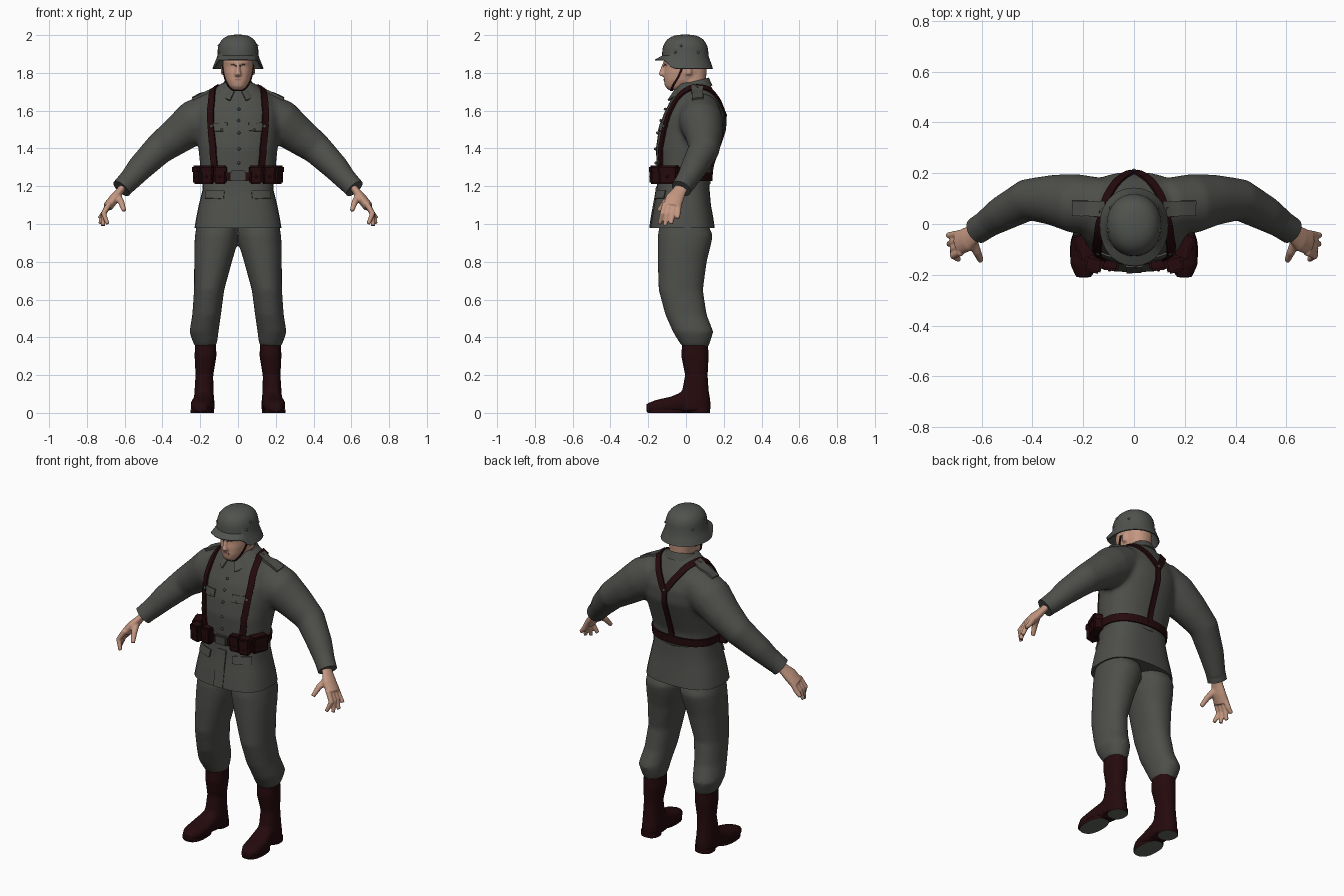
import bpy, bmesh, math
from math import sin, cos, pi
from mathutils import Vector, Matrix
from mathutils.bvhtree import BVHTree

cube = bpy.data.objects.get("Cube")
if cube:
    bpy.data.objects.remove(cube, do_unlink=True)


def material(name, *rgb):
    m = bpy.data.materials.new(name)
    m.use_nodes = True
    m.diffuse_color = (*rgb, 1)
    m.node_tree.nodes["Principled BSDF"].inputs["Base Color"].default_value = (*rgb, 1)
    return m


CLOTH = material("field grey cloth", .075, .078, .069)
STEEL = material("helmet grey", .08, .085, .076)
LEATHER = material("dark leather", .018, .003, .004)
SKIN = material("skin", .55, .31, .22)
SOLE = material("sole grey", .12, .13, .12)
METAL = material("dull metal", .065, .068, .062)
EYE = material("eye brown", .12, .07, .05)
LIP = material("lip red", .38, .17, .13)


def finish(bm, name, *mats, voxel=0, smooth=0, solid=0, rule=None):
    """Turn a bmesh into an object, fused and softened when asked."""
    bmesh.ops.recalc_face_normals(bm, faces=bm.faces)
    me = bpy.data.meshes.new(name)
    bm.to_mesh(me)
    bm.free()
    ob = bpy.data.objects.new(name, me)
    bpy.context.collection.objects.link(ob)
    if voxel:
        r = ob.modifiers.new("fuse", 'REMESH')
        r.mode, r.voxel_size = 'VOXEL', voxel
        s = ob.modifiers.new("soften", 'SMOOTH')
        s.factor, s.iterations = .5, smooth
    if solid:
        s = ob.modifiers.new("thickness", 'SOLIDIFY')
        s.thickness, s.offset = solid, 0
    dg = bpy.context.evaluated_depsgraph_get()
    me = bpy.data.meshes.new_from_object(ob.evaluated_get(dg))
    ob.modifiers.clear()
    ob.data = me
    me.name = name
    me.materials.clear()
    for m in mats:
        me.materials.append(m)
    for p in me.polygons:
        p.use_smooth = True
        p.material_index = rule(p) if rule else 0
    me.set_sharp_from_angle(angle=math.radians(42))
    return ob


def surface(ob):
    return BVHTree.FromPolygons([v.co for v in ob.data.vertices],
                                [p.vertices for p in ob.data.polygons])


def loft(bm, rings, closed=True, caps=True):
    rows = [[bm.verts.new(p) for p in ring] for ring in rings]
    n = len(rows[0])
    for a, b in zip(rows, rows[1:]):
        for i in range(n if closed else n - 1):
            j = (i + 1) % n
            bm.faces.new((a[i], a[j], b[j], b[i]))
    if caps:
        bm.faces.new(rows[0])
        bm.faces.new(rows[-1])


def oval(c, ax, ay, power=2, n=28):
    pts = []
    for i in range(n):
        t = 2 * pi * i / n
        u, v = [math.copysign(abs(k) ** (2 / power), k) for k in (cos(t), sin(t))]
        pts.append(Vector(c) + Vector(ax) * u + Vector(ay) * v)
    return pts


def level(z, front, back, w, x=0, power=2.3):
    """Horizontal section given by its front and back limits and half width."""
    return oval((x, (front + back) / 2, z), (w, 0, 0), (0, (back - front) / 2, 0), power)


def tube(bm, pts, radii, flat=1, n=16):
    pts = [Vector(p) for p in pts]
    rings = []
    for i, p in enumerate(pts):
        t = (pts[min(i + 1, len(pts) - 1)] - pts[max(i - 1, 0)]).normalized()
        broad = (Vector((0, 1, 0)) - t * t.y).normalized()
        rings.append(oval(p, broad * radii[i], t.cross(broad) * radii[i] * flat, 2, n))
    loft(bm, rings)


def side(s, pts):
    return [(p[0] * s, p[1], p[2]) for p in pts]


def strap(bm, bvh, path, width, thick=.009, steps=7):
    """Band laid on a surface along a rough path."""
    path = [Vector(p) for p in path]
    pts = [a.lerp(b, k / steps) for a, b in zip(path, path[1:]) for k in range(steps)]
    hits = [bvh.find_nearest(p)[:2] for p in pts + path[-1:]]
    rings = []
    for i, (p, nrm) in enumerate(hits):
        t = hits[min(i + 1, len(hits) - 1)][0] - hits[max(i - 1, 0)][0]
        w = t.cross(nrm).normalized() * width / 2
        up, down = p + nrm * thick, p - nrm * .008
        rings.append([down - w, up - w, up + w, down + w])
    loft(bm, rings)


def box(bm, c, size, turn=0, bevel=.008):
    m = Matrix.Translation(c) @ Matrix.Rotation(turn, 4, 'Z') @ Matrix.Diagonal((*size, 1))
    vs = bmesh.ops.create_cube(bm, size=1, matrix=m)["verts"]
    edges = list({e for v in vs for e in v.link_edges})
    bmesh.ops.bevel(bm, geom=edges, offset=bevel, segments=2, affect='EDGES')


def ball(bm, p, r):
    bmesh.ops.create_icosphere(bm, subdivisions=2, radius=r, matrix=Matrix.Translation(p))


# Jacket body and sleeves
bm = bmesh.new()
loft(bm, [level(*s) for s in [
    (1.2, -.15, .13, .19), (1.3, -.155, .135, .2), (1.4, -.16, .17, .21), (1.5, -.145, .205, .22),
    (1.58, -.12, .205, .225), (1.65, -.085, .18, .2), (1.7, -.06, .15, .15), (1.75, -.04, .12, .08)]])
for s in (1, -1):
    tube(bm, side(s, [(.12, .07, 1.6), (.23, .08, 1.54), (.32, .095, 1.47), (.42, .095, 1.395),
                      (.52, .04, 1.295), (.605, -.015, 1.195)]), [.11, .117, .1, .083, .07, .052], n=24)
jacket = surface(finish(bm, "jacket", CLOTH, voxel=.013, smooth=6))

# Jacket skirt, flaring to the hem
bm = bmesh.new()
loft(bm, [level(*s, power=2.7) for s in [
    (1.27, -.15, .125, .187), (1.18, -.155, .125, .188), (1.1, -.17, .132, .208),
    (1.03, -.182, .145, .222), (.98, -.19, .152, .23)]])
skirt = surface(finish(bm, "jacket_skirt", CLOTH))

# Sleeve cuffs
bm = bmesh.new()
for s in (1, -1):
    tube(bm, side(s, [(.56, .013, 1.25), (.59, -.007, 1.217), (.617, -.025, 1.187)]), [.058, .055, .054], n=24)
finish(bm, "sleeve_cuffs", CLOTH)

# Trousers
bm = bmesh.new()
for s in (1, -1):
    loft(bm, [level(z, f, b, w, s * x, 2.2) for z, x, w, f, b in [
        (1.06, .1, .09, -.11, .09), (.99, .11, .11, -.14, .12), (.94, .113, .115, -.15, .143),
        (.88, .12, .112, -.15, .13), (.8, .132, .1, -.15, .11), (.65, .153, .08, -.145, .09),
        (.52, .166, .076, -.11, .11), (.43, .18, .077, -.07, .145), (.38, .175, .066, -.04, .13),
        (.35, .173, .055, -.02, .12)]])
finish(bm, "trousers", CLOTH, voxel=.013, smooth=4)

# Boots with soles and heels
for s, word in ((1, "left"), (-1, "right")):
    bm = bmesh.new()
    loft(bm, [level(z, f, b, w, s * x) for z, f, b, w, x in [
        (.4, -.02, .115, .055, .172), (.3, -.025, .12, .058, .172), (.2, -.005, .115, .047, .178),
        (.12, -.02, .12, .05, .18), (.06, -.06, .13, .055, .18), (.01, -.06, .13, .055, .18)]])
    loft(bm, [oval((s * x, y, h), (w, 0, 0), (0, 0, h), 2.6) for x, y, w, h in [
        (.178, .1, .045, .05), (.18, 0, .052, .06), (.19, -.08, .06, .043),
        (.196, -.16, .055, .034), (.198, -.21, .03, .024)]])
    finish(bm, word + "_boot", LEATHER, voxel=.009, smooth=3)
    bm = bmesh.new()
    loft(bm, [level(z, -.205, -.01, .057, s * .195, 2.4) for z in (0, .018)])
    loft(bm, [level(z, .02, .128, .053, s * .18, 2.4) for z in (0, .03)])
    finish(bm, word + "_sole", LEATHER, SOLE, rule=lambda p: int(p.normal.z < -.9))

# Hands
for s, word in ((1, "left"), (-1, "right")):
    bm = bmesh.new()
    tube(bm, side(s, [(.595, -.01, 1.215), (.625, -.035, 1.175), (.655, -.06, 1.135), (.69, -.075, 1.09)]),
         [.034, .037, .049, .048], .55)
    tips = [(.69, -.14, 1), (.715, -.112, .99), (.73, -.08, 1), (.735, -.045, 1.03)]
    for i, tip in enumerate(tips):
        tube(bm, side(s, [(.68, -.11 + .024 * i, 1.11), (.712, -.124 + .027 * i, 1.055), tip]),
             [.016, .015, .011], n=10)
    tube(bm, side(s, [(.64, -.06, 1.15), (.618, -.11, 1.115), (.603, -.145, 1.07)]), [.022, .017, .012], n=10)
    finish(bm, word + "_hand", SKIN, voxel=.005, smooth=3)

# Head, neck, nose and ears
bm = bmesh.new()
loft(bm, [level(*s) for s in [
    (1.71, -.095, 0, .034), (1.73, -.112, .04, .052), (1.76, -.117, .08, .067), (1.8, -.116, .105, .077),
    (1.835, -.112, .11, .08), (1.86, -.12, .11, .08), (1.93, -.08, .09, .07)]])
loft(bm, [level(*s) for s in [(1.66, -.03, .09, .06), (1.74, -.04, .105, .065), (1.83, -.03, .11, .07)]])
loft(bm, [level(*s) for s in [(1.85, -.125, -.09, .009), (1.81, -.139, -.09, .013),
                              (1.79, -.146, -.09, .019), (1.782, -.13, -.09, .014)]])
for s in (1, -1):
    loft(bm, [level(z, 0, .03, .01, s * .08) for z in (1.79, 1.84)])
head = surface(finish(bm, "head", SKIN, voxel=.006, smooth=4))

# Painted face features
bm = bmesh.new()
for s in (1, -1):
    strap(bm, head, side(s, [(.022, -.13, 1.838), (.046, -.12, 1.838)]), .008, .002)
finish(bm, "eyes", EYE)
bm = bmesh.new()
strap(bm, head, [(-.022, -.13, 1.763), (.022, -.13, 1.763)], .009, .002)
finish(bm, "lips", LIP)

# Helmet: flat-topped dome, then a flared rim that rises over the face
rings = []
for k in range(9):
    a = pi / 2 * (1 - k / 8)
    c, h = max(cos(a), .01) ** .75, sin(a) ** .75
    rings.append(oval((0, -.004, 1.89 + .11 * h), (.106 * c, 0, 0), (0, .12 * c, 0), 2.1, 40))
brow, rim = [], []
for p in rings[-1]:
    v = p.y / .12
    f = min(max((v + .75) / .35, 0), 1)
    drop = 1.867 - .045 * f * f * (3 - 2 * f)
    q = Vector((p.x * 1.25, (.145 if v > 0 else .158) * v, drop))
    brow.append(p.lerp(q, .45))
    rim.append(q)
bm = bmesh.new()
loft(bm, rings + [brow, rim], caps=False)
bmesh.ops.contextual_create(bm, geom=[e for e in bm.edges if e.is_boundary and e.verts[0].co.z > 1.99])
helmet = surface(finish(bm, "helmet", STEEL, solid=.006))
bm = bmesh.new()
for s in (1, -1):
    for y, z in ((-.065, 1.91), (-.03, 1.95), (.08, 1.91)):
        ball(bm, helmet.find_nearest(Vector((s * .12, y, z)))[0], .007)
finish(bm, "helmet_rivets", STEEL)

# Chin strap
bm = bmesh.new()
half = [(.09, -.015, 1.84), (.08, -.04, 1.78), (.055, -.07, 1.73)]
strap(bm, head, half + [(0, -.08, 1.7)] + side(-1, half[::-1]), .012, .005)
finish(bm, "chin_strap", LEATHER)

# Folded collar, open at the throat
inner, top, fall = [], [], []
for i in range(33):
    t = -pi / 2 + .12 + (2 * pi - .24) * i / 32
    c, v = cos(t), sin(t)
    z = 1.748 + .022 * v
    point = max(0, -v) ** 3
    inner.append((.07 * c, .035 + .08 * v, z - .05))
    top.append((.073 * c, .035 + .086 * v, z))
    fall.append((.1 * c + .03 * point * math.copysign(1, c), .035 + (.1 + .03 * point) * v, z - .038 - .035 * point))
bm = bmesh.new()
loft(bm, [inner, top, fall], closed=False, caps=False)
finish(bm, "collar", CLOTH, solid=.01)

# Pocket flaps, skirt overlap and shoulder boards
bm = bmesh.new()
strap(bm, skirt, [(0, -.2, 1.2), (0, -.21, .985)], .06, .004)
for s in (1, -1):
    strap(bm, jacket, side(s, [(.06, -.16, 1.52), (.145, -.15, 1.52)]), .045, .007)
    strap(bm, skirt, side(s, [(.08, -.19, 1.16), (.18, -.12, 1.16)]), .045, .008)
    strap(bm, jacket, side(s, [(.13, .06, 1.75), (.25, .06, 1.68)]), .06, .009)
finish(bm, "pocket_flaps_and_shoulder_boards", CLOTH)

# Buttons
bm = bmesh.new()
spots = [(.005, -.2, z) for z in (1.65, 1.57, 1.49, 1.4, 1.32)]
for s in (1, -1):
    spots += side(s, [(.1, -.2, 1.51), (.16, .06, 1.78)])
for p in spots:
    q, nrm, *_ = jacket.find_nearest(Vector(p))
    ball(bm, q + nrm * .004, .008)
finish(bm, "buttons", METAL)

# Belt and buckle
bm = bmesh.new()
ring = [(.21 * sin(2 * pi * i / 36), -.01 - .155 * cos(2 * pi * i / 36), 1.25) for i in range(37)]
strap(bm, jacket, ring, .045, .009, steps=1)
finish(bm, "belt", LEATHER)
bm = bmesh.new()
box(bm, (0, -.158, 1.255), (.08, .025, .055), bevel=.006)
finish(bm, "belt_buckle", METAL)

# Shoulder straps meeting at the back
bm = bmesh.new()
for s in (1, -1):
    strap(bm, jacket, side(s, [(.145, -.18, 1.29), (.16, -.18, 1.42), (.17, -.15, 1.55), (.155, -.08, 1.67),
                               (.135, .03, 1.74), (.1, .14, 1.72), (.05, .2, 1.65), (0, .23, 1.57)]), .036)
strap(bm, jacket, [(0, .23, 1.6), (0, .22, 1.45), (0, .17, 1.25)], .032)
finish(bm, "shoulder_straps", LEATHER)
bm = bmesh.new()
for p in [(.17, -.17, 1.53), (-.17, -.17, 1.53), (0, .25, 1.58)]:
    q, nrm, *_ = jacket.find_nearest(Vector(p))
    ball(bm, q + nrm * .004, .011)
finish(bm, "strap_studs", METAL)

# Ammunition pouches, three on each side
bm = bmesh.new()
for s in (1, -1):
    for x, y, wide, turn in ((.093, -.152, .062, .12), (.16, -.16, .064, .25), (.198, -.088, .1, 1.2)):
        box(bm, (s * x, y, 1.258), (wide, .055, .09), s * turn)
        box(bm, (s * x, y, 1.289), (wide + .005, .062, .044), s * turn)
        out = Vector((s * sin(turn), -cos(turn), 0)) * .029
        ball(bm, Vector((s * x, y, 1.25)) + out, .007)
finish(bm, "belt_pouches", LEATHER)
